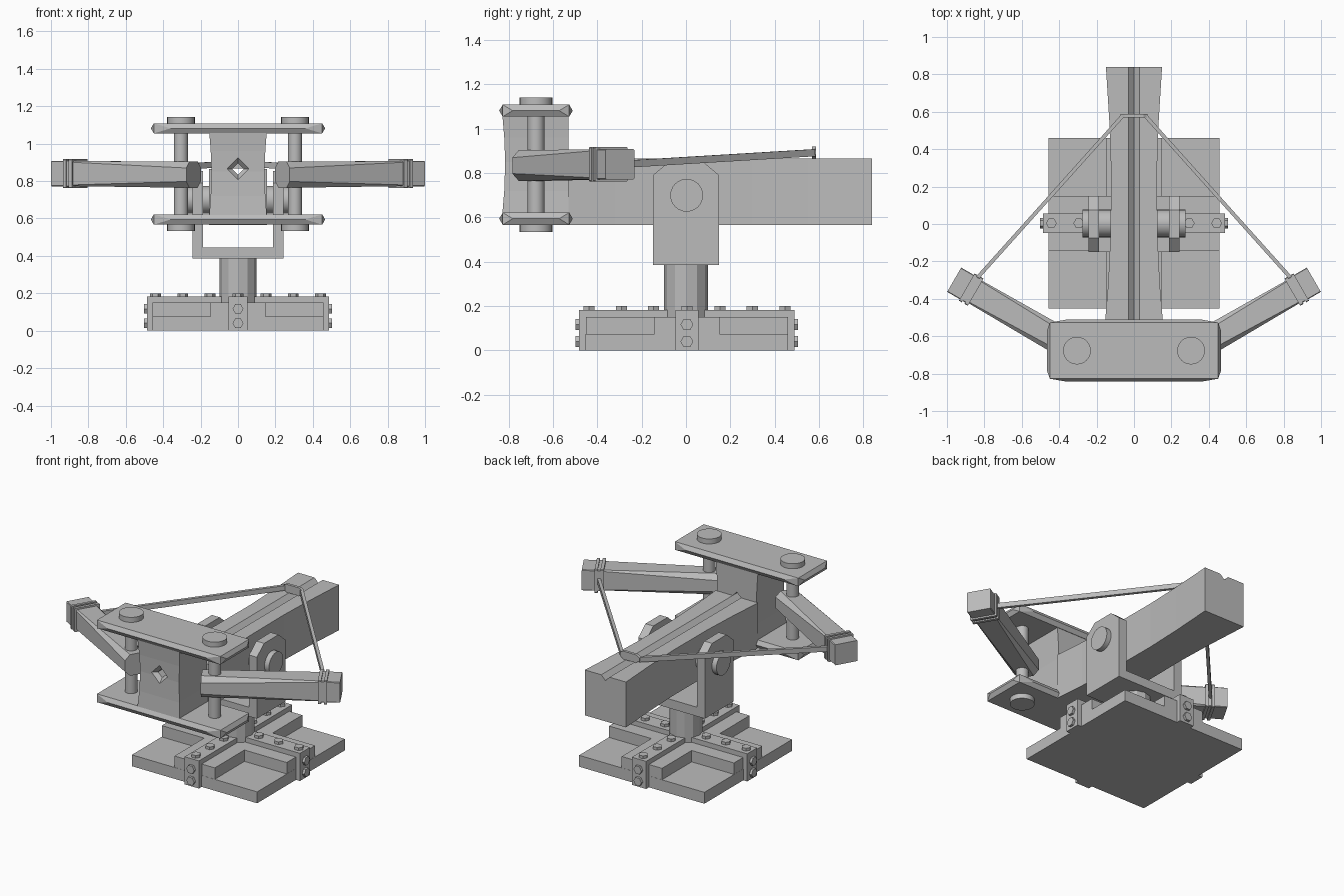
import bpy, bmesh, math
from mathutils import Vector

if "Cube" in bpy.data.objects:
    bpy.data.objects.remove(bpy.data.objects["Cube"])

grey = bpy.data.materials.new("plain grey")
grey.diffuse_color = (0.5, 0.5, 0.5, 1)
grey.use_nodes = True
grey.node_tree.nodes["Principled BSDF"].inputs["Base Color"].default_value = grey.diffuse_color


def make(name, verts, faces, smooth_quads=False):
    bm = bmesh.new()
    vs = [bm.verts.new(v) for v in verts]
    for f in faces:
        face = bm.faces.new([vs[i] for i in f])
        face.smooth = smooth_quads and len(f) == 4
    bmesh.ops.recalc_face_normals(bm, faces=bm.faces)
    mesh = bpy.data.meshes.new(name)
    bm.to_mesh(mesh)
    bm.free()
    mesh.materials.append(grey)
    ob = bpy.data.objects.new(name, mesh)
    bpy.context.collection.objects.link(ob)
    return ob


def loft(name, rings, smooth=False):
    """Skin a list of equal point rings and cap both ends."""
    n = len(rings[0])
    faces = [[k * n + i, k * n + (i + 1) % n, (k + 1) * n + (i + 1) % n, (k + 1) * n + i]
             for k in range(len(rings) - 1) for i in range(n)]
    faces += [list(range(n)), [(len(rings) - 1) * n + i for i in range(n)]]
    return make(name, [p for r in rings for p in r], faces, smooth)


def box(name, x0, x1, y0, y1, z0, z1):
    return loft(name, [[(x0, y0, z), (x1, y0, z), (x1, y1, z), (x0, y1, z)] for z in (z0, z1)])


def cyl(name, a, b, r, n=24, smooth=True):
    a, b = Vector(a), Vector(b)
    q = (b - a).to_track_quat('Z', 'Y')
    circle = [q @ Vector((r * math.cos(2 * math.pi * i / n), r * math.sin(2 * math.pi * i / n), 0))
              for i in range(n)]
    return loft(name, [[c + p for c in circle] for p in (a, b)], smooth)


def cross(name, w, l, cy, z0, z1):
    pts = [(w, -l), (w, -w), (l, -w), (l, w), (w, w), (w, l),
           (-w, l), (-w, w), (-l, w), (-l, -w), (-w, -w), (-w, -l)]
    return loft(name, [[(x, y + cy, z) for x, y in pts] for z in (z0, z1)])


# Base: floor plate, raised cross, bolted cross beams
CY = 0.004
box("base_plate", -0.457, 0.457, CY - 0.457, CY + 0.457, 0, 0.075)
cross("base_ridge", 0.147, 0.456, CY, 0.05, 0.15)
cross("base_beams", 0.052, 0.486, CY, 0, 0.182)
for k in range(4):
    dx, dy = ((1, 0), (0, 1), (-1, 0), (0, -1))[k]
    for d in (0.15, 0.295, 0.442):
        p = (dx * d, dy * d + CY)
        cyl("top_bolt", (*p, 0.17), (*p, 0.2), 0.029, 6, False)
    for z in (0.04, 0.117):
        cyl("end_bolt", (dx * 0.47, dy * 0.47 + CY, z), (dx * 0.502, dy * 0.502 + CY, z), 0.029, 6, False)

# Swivel post and fork
cyl("swivel_post", (0, 0, 0.14), (0, 0, 0.4), 0.1, 12, False)
box("fork_floor", -0.243, 0.243, -0.15, 0.15, 0.385, 0.445)
for s in (-1, 1):
    side = [(-0.15, 0.386), (0.15, 0.386), (0.15, 0.79), (0.075, 0.853), (-0.075, 0.853), (-0.15, 0.79)]
    loft("fork_arm", [[(s * x, y, z) for y, z in side] for x in (0.186, 0.243)])
cyl("tilt_pin", (-0.276, 0.003, 0.7), (0.276, 0.003, 0.7), 0.074)

# Stock with V groove along the top
rings = []
for y, w in ((-0.53, 0.155), (-0.32, 0.138), (-0.05, 0.125), (0.3, 0.123), (0.55, 0.132), (0.84, 0.15)):
    prof = [(-w, 0.566), (w, 0.566), (w, 0.865), (0.03, 0.865), (0, 0.835), (-0.03, 0.865), (-w, 0.865)]
    rings.append([(x, y, z) for x, z in prof])
loft("stock", rings)

# Waisted head block with diamond shooting hole
rings = []
for z, w, f in ((0.6, 0.155, -0.83), (0.72, 0.146, -0.82), (0.85, 0.142, -0.816),
                (0.96, 0.146, -0.82), (1.08, 0.155, -0.83)):
    rings.append([(-w, f, z), (w, f, z), (w, -0.53, z), (-w, -0.53, z)])
head = loft("head_block", rings)
hole = loft("hole_cutter", [[(r, y, 0.865), (0, y, 0.865 + r), (-r, y, 0.865), (0, y, 0.865 - r)]
                            for y, r in ((-0.88, 0.126), (-0.79, 0.03), (-0.5, 0.03))])
hole.hide_render = True
hole.hide_set(True)
mod = head.modifiers.new("hole", 'BOOLEAN')
mod.operation = 'DIFFERENCE'
mod.solver = 'EXACT'
mod.object = hole


# Upper and lower head plates with ridged edges
def ridged_plate(name, z0, z1):
    X, Y, cy, zm, out = 0.45, 0.15, -0.677, (z0 + z1) / 2, 0.016
    c = [(-X, -Y), (X, -Y), (X, Y), (-X, Y)]
    verts = [(x, y + cy, z) for z in (z0, z1) for x, y in c]
    faces = [[0, 1, 2, 3], [4, 5, 6, 7]]
    for i in range(4):
        j = (i + 1) % 4
        a, b = Vector(c[i]), Vector(c[j])
        n = Vector(((b - a).y, -(b - a).x)).normalized() * out
        t = 0.1 if i % 2 == 0 else 0.15
        for q in (a.lerp(b, t) + n, a.lerp(b, 1 - t) + n):
            verts.append((q.x, q.y + cy, zm))
        m = len(verts) - 2
        faces += [[i, j, m + 1, m], [j + 4, i + 4, m, m + 1], [i, m, i + 4], [j, j + 4, m + 1]]
    make(name, verts, faces)


ridged_plate("lower_plate", 0.567, 0.622)
ridged_plate("upper_plate", 1.055, 1.109)

# Pivot rods, caps, bow arms, collars and string
RX, RY, ZC = 0.305, -0.677, 0.84
C30, S30 = math.cos(math.pi / 6), 0.5


def arm_ring(side, t, w, h, c, zc=ZC):
    """Chamfered rectangle across the arm axis at distance t from the rod."""
    pts = [(w - c, -h), (w, -h + c), (w, h - c), (w - c, h),
           (-w + c, h), (-w, h - c), (-w, -h + c), (-w + c, -h)]
    return [(side * (RX + C30 * t - S30 * u), RY + S30 * t + C30 * u, zc + z) for u, z in pts]


for s in (-1, 1):
    cyl("pivot_rod", (s * RX, RY, 0.6), (s * RX, RY, 1.08), 0.038)
    cyl("upper_cap", (s * RX, RY, 1.09), (s * RX, RY, 1.142), 0.074)
    cyl("lower_cap", (s * RX, RY, 0.534), (s * RX, RY, 0.58), 0.074)
    loft("bow_arm", [arm_ring(s, -0.078, 0.078, 0.07, 0.034, 0.834), arm_ring(s, 0.645, 0.07, 0.067, 0.006)])
    for t0, t1, w, h in ((0.625, 0.645, 0.084, 0.078), (0.645, 0.662, 0.076, 0.07),
                         (0.662, 0.68, 0.084, 0.078), (0.68, 0.758, 0.075, 0.068)):
        loft("arm_tip", [arm_ring(s, t, w, h, 0.004) for t in (t0, t1)])
    # string runs from the collar to the centre block
    a, b = Vector((s * 0.835, -0.285, 0.84)), Vector((s * 0.062, 0.577, 0.892))
    d = (b - a).normalized()
    u = d.cross(Vector((0, 0, 1))).normalized() * 0.01
    v = Vector((0, 0, 0.016))
    loft("bow_string", [[p + u + v, p - u + v, p - u - v, p + u - v] for p in (a, b)])

loft("string_block", [[(-x, 0.569, z), (x, 0.569, z), (x, 0.587, z), (-x, 0.587, z)]
                      for z, x in ((0.867, 0.045), (0.885, 0.072), (0.905, 0.072), (0.92, 0.05))])
